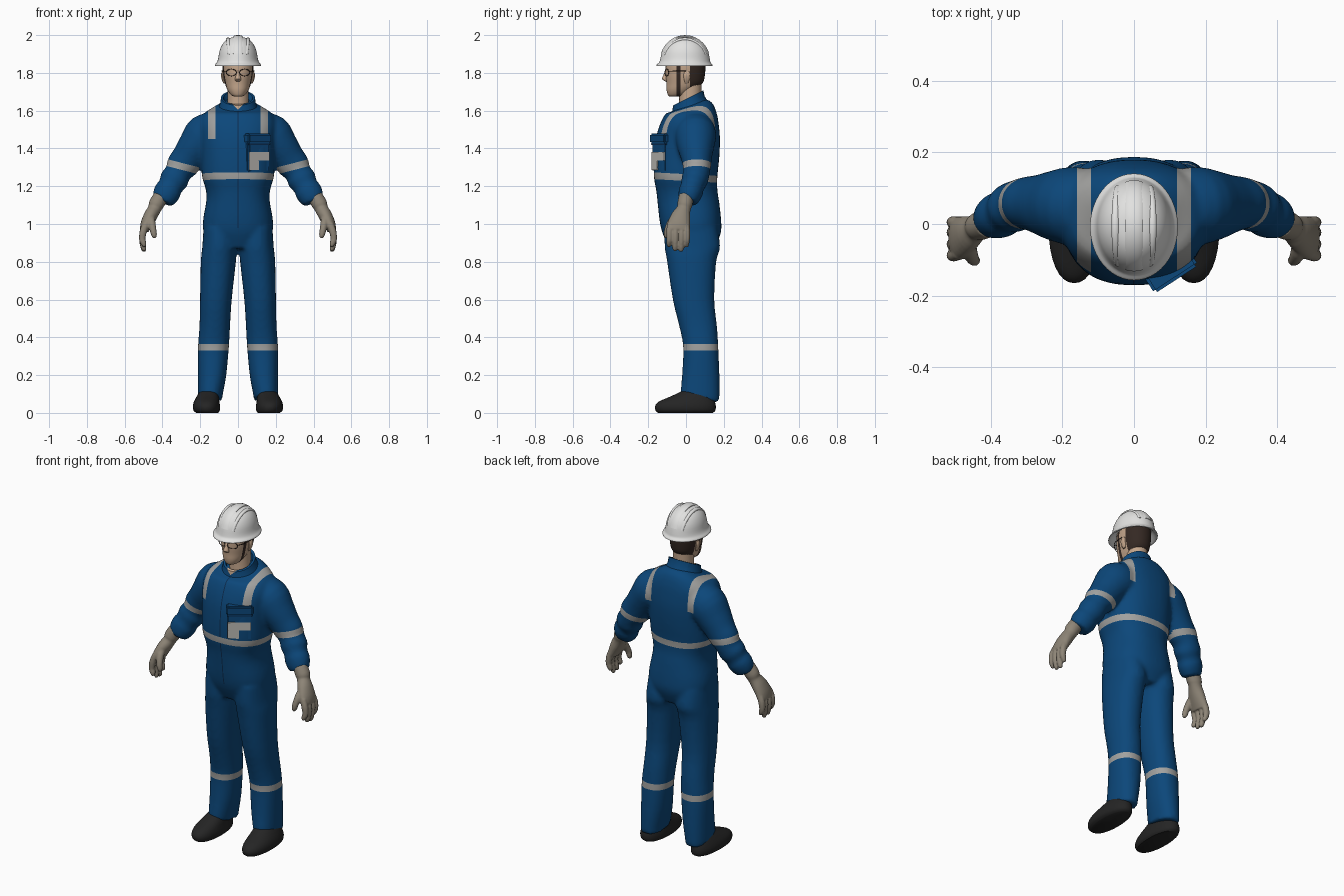
import bpy, bmesh, math
from mathutils import Vector, Matrix

if "Cube" in bpy.data.objects:
    bpy.data.objects.remove(bpy.data.objects["Cube"])

def material(name, r, g, b):
    m = bpy.data.materials.new(name)
    m.diffuse_color = (r, g, b, 1)
    m.use_nodes = True
    m.node_tree.nodes["Principled BSDF"].inputs["Base Color"].default_value = m.diffuse_color
    return m

BLUE = material("suit blue", 0.0035, 0.063, 0.195)
NAVY = material("seam navy", 0.003, 0.025, 0.08)
GREY = material("reflective grey", 0.36, 0.36, 0.35)
PATCH = material("patch pale grey", 0.50, 0.49, 0.46)
WHITE = material("helmet white", 0.76, 0.76, 0.75)
GLOVE = material("glove taupe", 0.27, 0.235, 0.185)
BLACK = material("boot black", 0.018, 0.018, 0.018)
SKIN = material("skin", 0.55, 0.38, 0.26)
HAIR = material("hair brown", 0.035, 0.022, 0.017)

def smooth_rings(rings, steps):
    """Catmull-Rom interpolation of every ring value."""
    r = [tuple(x) + (0,) * (6 - len(x)) for x in rings]
    out = []
    for i in range(len(r) - 1):
        a, b, c, d = r[max(i - 1, 0)], r[i], r[i + 1], r[min(i + 2, len(r) - 1)]
        for k in range(steps):
            t = k / steps
            out.append(tuple(0.5 * (2 * q + (s - p) * t + (2 * p - 5 * q + 4 * s - w) * t * t
                       + (3 * q - p - 3 * s + w) * t ** 3) for p, q, s, w in zip(a, b, c, d)))
    return out + [r[-1]]

def loft(name, rings, mat, n=24, power=2.0, flat=True, hint=(0, 1, 0), steps=3, angle=40):
    """Rings are x, y, z, radius a, radius b, tilt; flat rings stay level."""
    rings = smooth_rings(rings, steps)
    pts = [Vector(r[:3]) for r in rings]
    bm = bmesh.new()
    loops = []
    for i, r in enumerate(rings):
        a, b = Vector((1, 0, 0)), Vector((0, 1, 0))
        if not flat:
            t = (pts[min(i + 1, len(pts) - 1)] - pts[max(i - 1, 0)]).normalized()
            b = Vector(hint)
            b = (b - t * b.dot(t)).normalized()
            a = b.cross(t)
        loop = []
        for k in range(n):
            u = 2 * math.pi * k / n
            c, s = math.cos(u), math.sin(u)
            c = math.copysign(abs(c) ** (2 / power), c) * r[3]
            s = math.copysign(abs(s) ** (2 / power), s) * r[4]
            loop.append(bm.verts.new(pts[i] + a * c + b * s + Vector((0, 0, r[5] * s))))
        loops.append(loop)
    for p, q in zip(loops, loops[1:]):
        for k in range(n):
            bm.faces.new((p[k], p[(k + 1) % n], q[(k + 1) % n], q[k]))
    bm.faces.new(loops[0])
    bm.faces.new(loops[-1])
    return finish(name, bm, [mat], angle)

def finish(name, bm, mats, angle=40):
    bmesh.ops.recalc_face_normals(bm, faces=bm.faces)
    me = bpy.data.meshes.new(name)
    bm.to_mesh(me)
    bm.free()
    for m in mats:
        me.materials.append(m)
    ob = bpy.data.objects.new(name, me)
    bpy.context.collection.objects.link(ob)
    select([ob])
    bpy.ops.object.shade_smooth_by_angle(angle=math.radians(angle))
    return ob

def select(obs):
    bpy.ops.object.select_all(action='DESELECT')
    for o in obs:
        o.select_set(True)
    bpy.context.view_layer.objects.active = obs[0]

def merge(name, obs, voxel, rounds):
    """Fuse overlapping parts into one smooth skin."""
    select(obs)
    bpy.ops.object.join()
    ob = bpy.context.object
    ob.name = name
    m = ob.modifiers.new("fuse", 'REMESH')
    m.mode, m.voxel_size, m.use_smooth_shade = 'VOXEL', voxel, True
    s = ob.modifiers.new("relax", 'SMOOTH')
    s.factor, s.iterations = 0.5, rounds
    for k in ("fuse", "relax"):
        bpy.ops.object.modifier_apply(modifier=k)
    return ob

def paint(ob, mats, planes, rule):
    """Cut along planes, then colour each face by its centre."""
    ob.data.materials.clear()
    for m in mats:
        ob.data.materials.append(m)
    bm = bmesh.new()
    bm.from_mesh(ob.data)
    for co, no in planes:
        bmesh.ops.bisect_plane(bm, geom=bm.verts[:] + bm.edges[:] + bm.faces[:],
                               plane_co=co, plane_no=no, dist=1e-5)
    for f in bm.faces:
        f.material_index = rule(f.calc_center_median())
        f.smooth = True
    bm.to_mesh(ob.data)
    bm.free()

# Coverall: torso, sleeves and trouser legs fused together
parts = [loft("torso", [
    (0, .032, .87, .12, .12), (0, .03, .95, .178, .154), (0, .023, 1.02, .185, .163),
    (0, .012, 1.12, .168, .163), (0, .004, 1.18, .170, .162), (0, -.002, 1.25, .190, .168),
    (0, .003, 1.35, .195, .173), (0, .010, 1.45, .200, .170), (0, .018, 1.53, .205, .155),
    (0, .028, 1.585, .180, .135), (0, .03, 1.615, .130, .112, .2), (0, .022, 1.63, .09, .088, .35)],
    BLUE, 40, 2.35)]
for s in (1, -1):
    parts.append(loft("sleeve", [(s * x, *r) for x, *r in (
        (.10, .045, 1.51, .09, .10), (.17, .05, 1.47, .115, .11), (.222, .052, 1.41, .098, .098),
        (.265, .056, 1.35, .087, .082), (.298, .058, 1.305, .084, .074), (.318, .055, 1.27, .070, .070),
        (.338, .046, 1.235, .077, .071), (.357, .034, 1.20, .066, .062), (.373, .026, 1.172, .072, .065),
        (.388, .016, 1.142, .067, .059), (.399, .010, 1.115, .055, .05))], BLUE, 28, flat=False))
    parts.append(loft("trouser_leg", [(s * x, *r) for x, *r in (
        (.095, .025, .98, .088, .14), (.098, .034, .88, .091, .147), (.104, .030, .80, .093, .130),
        (.117, .040, .60, .084, .110), (.123, .064, .46, .081, .100), (.130, .078, .35, .082, .093),
        (.137, .078, .20, .075, .099), (.146, .074, .10, .066, .103, -.1), (.147, .074, .07, .064, .10, -.15))],
        BLUE, 28, 2.2))
suit = merge("coverall", parts, .011, 5)

ARM_C = Vector((.298, .058, 1.305))
arm_n = lambda s: Vector((s * .25, 0, -.97))
X, Z = Vector((1, 0, 0)), Vector((0, 0, 1))
BELT = Vector((0, .055, 1))          # the belt dips towards the back
cuts = [(Z * h, Z) for h in (.33, .366, 1.45)] + [(Z * h, BELT) for h in (1.228, 1.264)]
cuts += [(X * s * d, X) for s in (1, -1) for d in (.12, .159, .003)]
for s in (1, -1):
    for d in (-.018, .018):
        n = arm_n(s)
        cuts.append((Vector((s * ARM_C.x, ARM_C.y, ARM_C.z)) + n * d, n))
neckline = [(Z * 1.605, Vector((s, 0, -1))) for s in (1, -1)]
in_neckline = lambda c: c.y < 0 and abs(c.x) < c.z - 1.605

def suit_rule(c):
    ax = abs(c.x)
    if .33 < c.z < .366 or (1.228 < c.dot(BELT) < 1.264 and ax < .215):
        return 1
    if .12 < ax < .159 and c.z > 1.45:
        return 1
    if ax > .205 and abs((Vector((ax, c.y, c.z)) - ARM_C).dot(arm_n(1))) < .018:
        return 1
    if in_neckline(c):
        return 3
    return 2 if ax < .003 and c.y < 0 and c.z > .98 else 0
paint(suit, [BLUE, GREY, NAVY, SKIN], cuts + neckline, suit_rule)

# Standing collar, higher at the nape, open in a V at the throat
collar = loft("collar", [(0, .018, 1.595, .112, .105, .4), (0, .012, 1.635, .095, .086, .5),
     (0, .012, 1.668, .090, .080, .5), (0, .012, 1.668, .078, .068, .5),
     (0, .012, 1.64, .07, .062, .5)], BLUE, 32, steps=1)
paint(collar, [BLUE, SKIN], neckline, lambda c: 1 if in_neckline(c) else 0)

# Chest pocket with flap and reflective patch, turned to follow the chest
turn = Matrix.Translation((.105, -.133, 0)) @ Matrix.Rotation(math.radians(33), 4, 'Z')
def plate(name, x0, x1, y0, y1, z0, z1, mat, bevel=.004):
    bm = bmesh.new()
    bmesh.ops.create_cube(bm, size=1)
    for v in bm.verts:
        v.co = turn @ Vector((x0 + (v.co.x + .5) * (x1 - x0), y0 + (v.co.y + .5) * (y1 - y0),
                              z0 + (v.co.z + .5) * (z1 - z0)))
    bmesh.ops.bevel(bm, geom=bm.edges[:], offset=bevel, segments=2, affect='EDGES')
    return finish(name, bm, [mat])
plate("pocket", -.068, .068, -.014, .06, 1.275, 1.45, BLUE, .008)
plate("pocket_flap", -.073, .073, -.026, .05, 1.425, 1.478, BLUE, .008)
plate("flap_seam", -.069, .069, -.018, .03, 1.418, 1.427, NAVY, .002)
plate("patch_upper", -.066, .062, -.019, -.012, 1.335, 1.382, PATCH, .002)
plate("patch_lower", -.066, -.005, -.019, -.012, 1.285, 1.336, PATCH, .002)

for s, side in ((1, "left"), (-1, "right")):
    # Boot
    loft(side + "_boot", [(s * x, *r) for x, *r in (
        (.163, -.003, 0, .058, .145), (.166, -.003, .012, .069, .158), (.167, -.003, .035, .072, .161),
        (.166, .005, .06, .067, .148), (.160, .033, .088, .058, .112), (.153, .055, .115, .048, .078))],
        BLACK, 32, 2.2)
    # Glove: palm, fingers and thumb fused together
    def limb(pts, n=14):
        return loft("digit", [(s * x, *r) for x, *r in pts], GLOVE, n, flat=False)
    hand = [limb(((.408, .002, 1.145, .040, .040), (.432, -.006, 1.105, .041, .040), (.442, -.012, 1.08, .035, .037),
                  (.462, -.026, 1.045, .036, .050), (.484, -.038, 1.0, .032, .060),
                  (.497, -.041, .965, .024, .062)), 24)]
    for y, tip in ((-.088, .880), (-.056, .858), (-.024, .854), (.005, .878)):
        hand.append(limb(((.488, y * .9 - .004, 1.0, .018, .016), (.502, y, .96, .019, .017),
                          (.507, y, .92, .017, .0155), (.500, y - .002, tip + .018, .015, .0145),
                          (.494, y - .003, tip, .009, .009))))
    hand.append(limb(((.462, -.045, 1.045, .02, .02), (.458, -.078, 1.01, .021, .021),
                      (.450, -.098, .97, .018, .017), (.444, -.102, .94, .015, .015),
                      (.441, -.103, .925, .008, .008))))
    merge(side + "_glove", hand, .005, 3)

# Neck and head, with hair at the back and a chin strap
loft("neck", [(0, .02, 1.58, .06, .06), (0, .022, 1.66, .056, .058), (0, .022, 1.76, .056, .062)], SKIN)
head = loft("head", [(0, -.055, 1.675, .022, .032), (0, -.048, 1.684, .038, .048), (0, -.03, 1.71, .056, .073),
    (0, -.008, 1.745, .069, .096), (0, -.004, 1.79, .078, .104), (0, -.002, 1.84, .082, .105),
    (0, 0, 1.89, .076, .10)], SKIN, 36, 2.15, steps=4)
Y = Vector((0, 1, 0))
paint(head, [SKIN, HAIR], [(Y * d, Y) for d in (-.05, -.03, .022)] + [(Z * 1.725, Z)],
      lambda c: 1 if -.05 < c.y < -.03 or (c.y > .022 and c.z > 1.725) else 0)
loft("nose", [(0, -.098, 1.815, .008, .010), (0, -.106, 1.79, .010, .013), (0, -.112, 1.768, .016, .015),
     (0, -.100, 1.755, .012, .010)], SKIN, 12)
for s, side in ((1, "left"), (-1, "right")):
    loft(side + "_ear", [(s * .072, .003, 1.745, .005, .008), (s * .078, .004, 1.765, .008, .015),
         (s * .082, .005, 1.79, .008, .018), (s * .079, .005, 1.808, .005, .012)], SKIN, 14)
    # Safety spectacles
    ring = [(s * (.035 + .027 * math.cos(k * math.pi / 10)), -.112 + .010 * (1 + math.cos(k * math.pi / 10)),
             1.802 + .018 * math.sin(k * math.pi / 10), .002, .002) for k in range(21)]
    loft(side + "_lens_frame", ring, HAIR, 6, flat=False, hint=(0, 1, 0), steps=1)
    loft(side + "_temple_arm", [(s * .062, -.094, 1.808, .002, .002), (s * .080, -.06, 1.81, .002, .002),
         (s * .085, .0, 1.81, .002, .002)], HAIR, 6, flat=False, hint=(0, 0, 1))

# Hard hat: shell with flared brim, crown ridge and side ribs
loft("helmet", [(0, -.004, 1.865, .085, .108), (0, -.007, 1.842, .108, .132), (0, -.008, 1.836, .121, .147),
    (0, -.008, 1.843, .122, .148), (0, -.006, 1.856, .112, .136), (0, -.005, 1.875, .105, .131),
    (0, -.005, 1.915, .098, .121), (0, -.005, 1.95, .083, .101), (0, -.005, 1.975, .060, .073),
    (0, -.005, 1.987, .034, .042), (0, -.005, 1.990, .008, .010)], WHITE, 48, steps=3, angle=50)
def rib(name, x, width, height, ry):
    arc = [math.radians(18 + 144 * k / 16) for k in range(17)]
    loft(name, [(x * (.75 + .25 * math.sin(a)), -.005 - ry * math.cos(a), 1.86 + height * math.sin(a), .008, width)
                for a in arc], WHITE, 14, flat=False, hint=(1, 0, 0), steps=1)
rib("crown_ridge", 0, .026, .132, .126)
for s, side in ((1, "left"), (-1, "right")):
    rib(side + "_rib", s * .052, .011, .119, .112)
